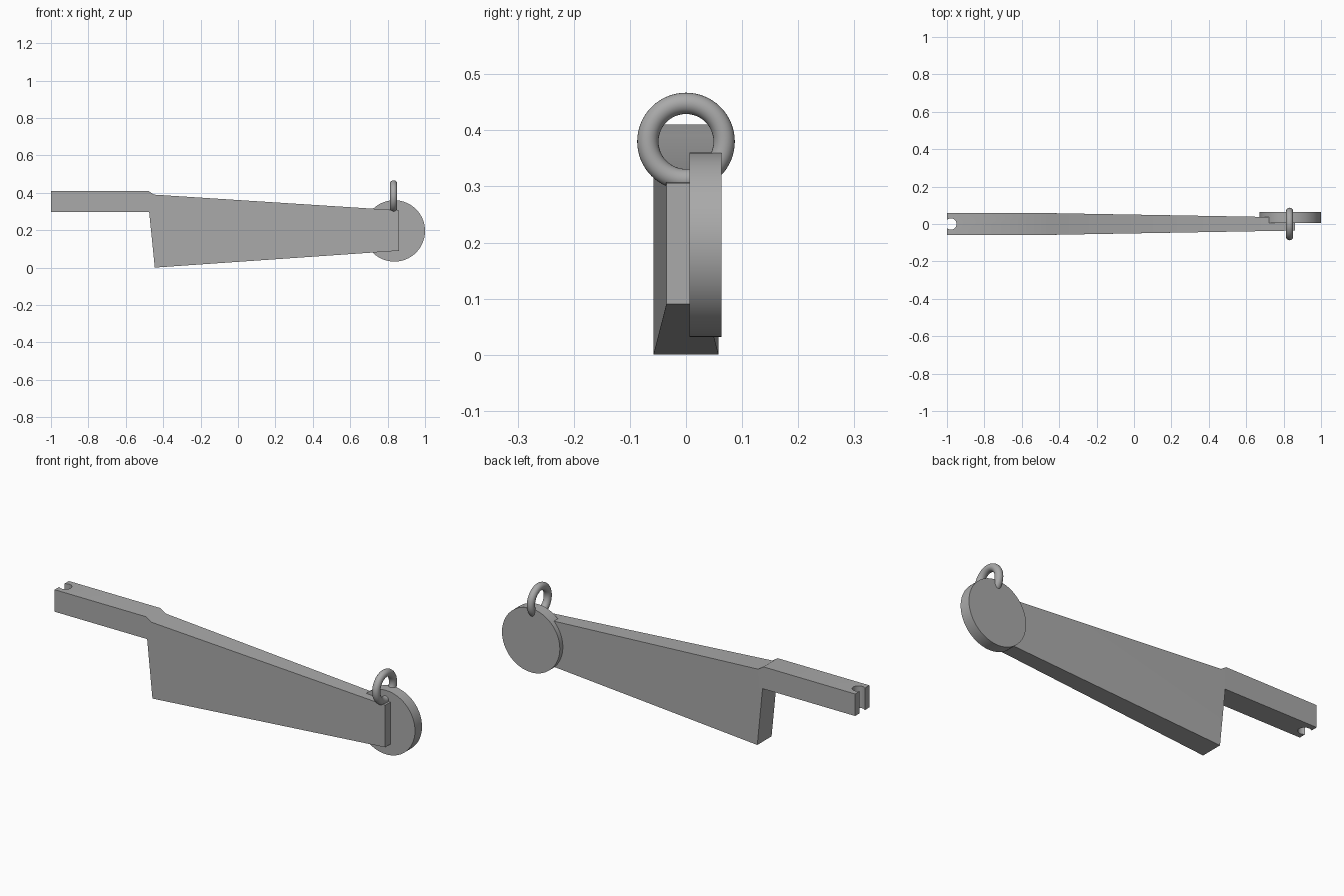
import bpy, bmesh, math

if "Cube" in bpy.data.objects:
    bpy.data.objects.remove(bpy.data.objects["Cube"])

grey = bpy.data.materials.new("plain grey")
grey.diffuse_color = (0.4, 0.4, 0.4, 1)
grey.use_nodes = True
grey.node_tree.nodes["Principled BSDF"].inputs["Base Color"].default_value = grey.diffuse_color


def finish(obj, name, smooth=False):
    obj.name = name
    obj.data.name = name
    obj.data.materials.clear()
    obj.data.materials.append(grey)
    if smooth:
        bpy.ops.object.select_all(action='DESELECT')
        obj.select_set(True)
        bpy.context.view_layer.objects.active = obj
        bpy.ops.object.shade_smooth_by_angle(angle=math.radians(35))
    return obj


# Arm: side outline, full width at the shank and narrowing to the far end
WIDE, NARROW = 0.058, 0.035
outline = [(-1, 0.297), (-0.475, 0.297), (-0.445, 0.0), (0.86, 0.09),
           (0.86, 0.306), (-0.45, 0.39), (-0.48, 0.41), (-1, 0.41)]
bm = bmesh.new()
sides = []
for s in (-1, 1):
    sides.append([bm.verts.new((x, s * (NARROW if x > 0 else WIDE), z))
                  for x, z in outline])
for ring in sides:
    bm.faces.new([ring[i] for i in (0, 1, 2, 5, 6, 7)])   # shank side
    bm.faces.new([ring[i] for i in (2, 3, 4, 5)])         # tapered side
n = len(outline)
for i in range(n):
    j = (i + 1) % n
    bm.faces.new((sides[0][i], sides[0][j], sides[1][j], sides[1][i]))
bmesh.ops.recalc_face_normals(bm, faces=bm.faces)
mesh = bpy.data.meshes.new("arm")
bm.to_mesh(mesh)
bm.free()
arm = bpy.data.objects.new("arm", mesh)
bpy.context.collection.objects.link(arm)
finish(arm, "arm")

# Round open notch through the shank end
bpy.ops.mesh.primitive_cylinder_add(vertices=48, radius=0.03, depth=0.4,
                                    location=(-0.979, 0, 0.35))
cutter = finish(bpy.context.object, "notch_cutter")
cutter.hide_render = True
cut = arm.modifiers.new("notch", 'BOOLEAN')
cut.operation = 'DIFFERENCE'
cut.solver = 'EXACT'
cut.object = cutter
bpy.context.view_layer.objects.active = arm
bpy.ops.object.modifier_apply(modifier=cut.name)
bpy.data.objects.remove(cutter)
finish(arm, "arm", smooth=True)

# Flat round disc on the back of the far end
bpy.ops.mesh.primitive_cylinder_add(vertices=96, radius=0.164, depth=0.057,
                                    location=(0.836, 0.0345, 0.196),
                                    rotation=(math.pi / 2, 0, 0))
finish(bpy.context.object, "disc", smooth=True)

# Upright ring set into the top edge
bpy.ops.mesh.primitive_torus_add(major_segments=64, minor_segments=24,
                                 major_radius=0.068, minor_radius=0.019,
                                 location=(0.832, 0, 0.38),
                                 rotation=(0, math.pi / 2, 0))
finish(bpy.context.object, "ring", smooth=True)
